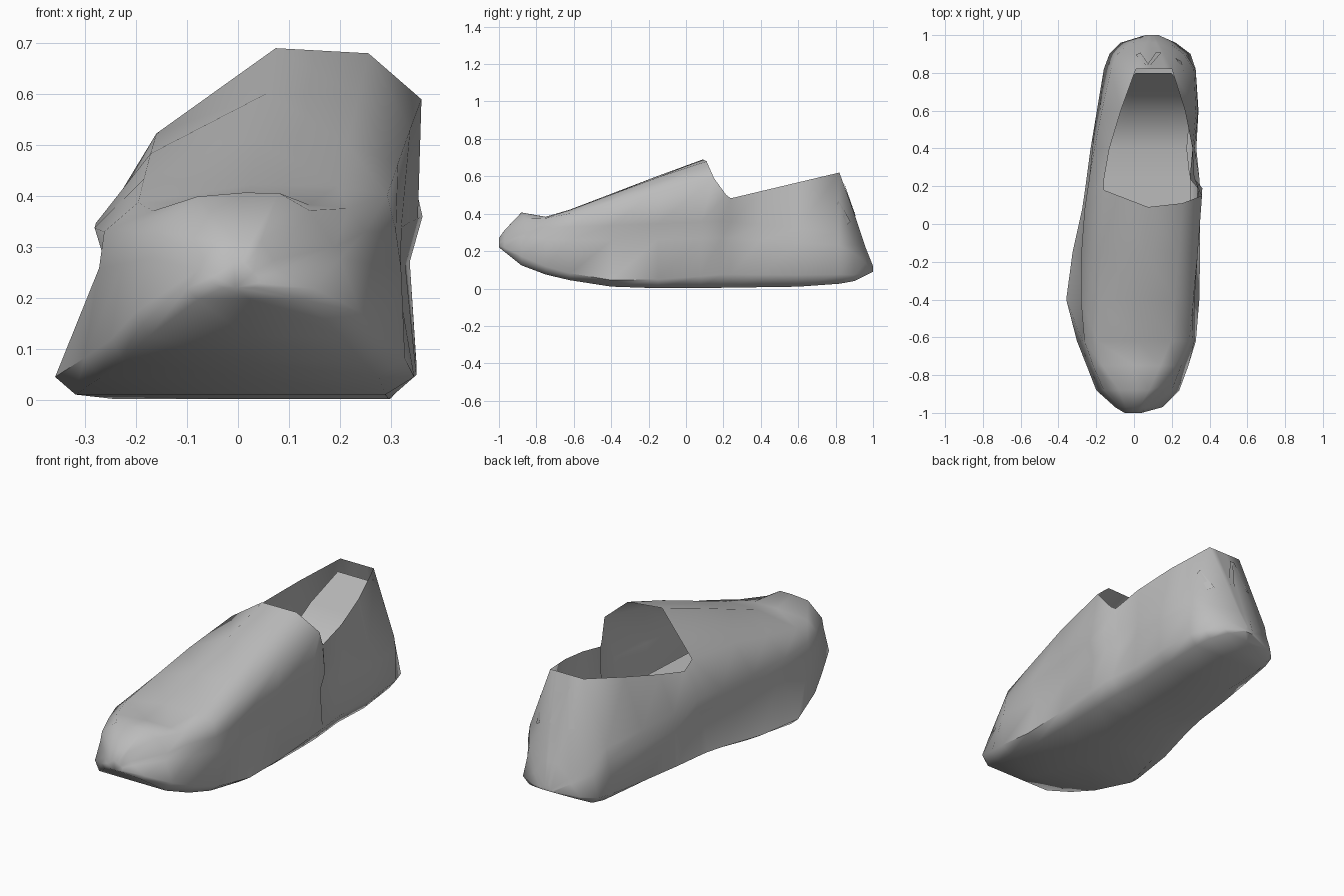
import bpy, bmesh
from mathutils import Vector

cube = bpy.data.objects.get("Cube")
if cube:
    bpy.data.objects.remove(cube)

grey = bpy.data.materials.new("plain grey")
grey.use_nodes = True
grey.diffuse_color = (0.5, 0.5, 0.5, 1)
grey.node_tree.nodes["Principled BSDF"].inputs["Base Color"].default_value = grey.diffuse_color


def profile(*points):
    """Return a function that reads a broken line of (y, value) points."""
    def read(y):
        for (y0, v0), (y1, v1) in zip(points, points[1:]):
            if y <= y1:
                return v0 + (v1 - v0) * (y - y0) / (y1 - y0)
        return points[-1][1]
    return read


def finish(name, bm, angle=1.1):
    bmesh.ops.recalc_face_normals(bm, faces=bm.faces)
    mesh = bpy.data.meshes.new(name)
    bm.to_mesh(mesh)
    bm.free()
    mesh.materials.append(grey)
    obj = bpy.data.objects.new(name, mesh)
    bpy.context.collection.objects.link(obj)
    bpy.ops.object.select_all(action='DESELECT')
    obj.select_set(True)
    bpy.context.view_layer.objects.active = obj
    bpy.ops.object.shade_smooth_by_angle(angle=angle)
    return obj


# Outline of the shoe from above, left and right of the sole
wide_min = profile((-1, -.05), (-.97, -.1), (-.88, -.2), (-.7, -.27), (-.5, -.35), (-.33, -.365),
                   (.1, -.27), (.4, -.23), (.7, -.18), (.88, -.15), (.96, -.07), (1, .06))
wide_max = profile((-1, .04), (-.97, .15), (-.88, .24), (-.65, .325), (-.35, .35), (.2, .35),
                   (.4, .33), (.75, .35), (.9, .3), (.96, .22), (1, .13))
# Shoulder line where the upper panel meets the side wall
shoulder_min = profile((-1, -.04), (-.88, -.16), (-.65, -.26), (-.3, -.29), (.1, -.26),
                       (.4, -.21), (.8, -.13), (.92, -.08), (1, .07))
shoulder_max = profile((-1, .03), (-.88, .19), (-.62, .31), (-.2, .33), (.19, .362), (.24, .32),
                       (.4, .31), (.62, .33), (.8, .33), (.92, .25), (1, .12))
shoulder_z = profile((-1, .25), (-.9, .33), (-.6, .33), (.2, .36), (.82, .3), (.92, .22), (1, .1))
# Crown of the upper, which becomes the collar rim around the opening
crown_min = profile((-1, -.03), (-.88, -.08), (-.7, -.2), (.08, -.16), (.23, -.16),
                    (.4, -.13), (.6, -.07), (.82, .01), (1, .08))
crown_max = profile((-1, .02), (-.88, .12), (-.65, .29), (.08, .36), (.23, .32),
                    (.4, .31), (.6, .27), (.82, .2), (1, .11))
crown_z = profile((-1, .27), (-.9, .41), (-.73, .38), (.08, .69), (.23, .48),
                  (.82, .62), (.9, .4), (.96, .22), (1, .12))
sole_z = profile((-1, .22), (-.85, .1), (-.65, .05), (-.45, .012), (-.1, 0), (.6, .01), (.88, .03), (1, .09))
edge_drop = profile((-1, 0), (-.88, .1), (-.6, .4), (.08, .5), (.23, 0), (1, 0))
# Rounding of the sole edge, with a narrower waist on the left
waist = profile((-1, .02), (-.4, .04), (.2, .14), (.5, .12), (.8, .06), (1, .01))
edge_lift = profile((-1, .3), (-.7, .14), (-.35, .1), (.2, .2), (.7, .2), (1, .15))


def section(y):
    """One ring around the shoe, from the sole over the right to the left side."""
    a, b, s0, s1 = wide_min(y), wide_max(y), shoulder_min(y), shoulder_max(y)
    c0, c1, zs, zc, zb = crown_min(y), crown_max(y), shoulder_z(y), crown_z(y), sole_z(y)
    drop, wall, span = edge_drop(y) * (zc - zs), zs - zb, c1 - c0
    pinch = .025 if -.6 < y < .3 else -.01
    lift = zb + edge_lift(y) * wall
    return [(a + waist(y), zb), ((a + b) / 2, zb), (b - .08 * (b - a), zb),
            (b, lift), (s1 - pinch, zb + .75 * wall), (s1, zs),
            (c1, zc - .6 * drop), (c1 - .2 * span, zc - .06 * drop),
            (c0 + .45 * span, zc), (c0, zc - drop),
            (s0, zs), (s0 + pinch, zb + .75 * wall), (a, lift)]


# Shell: lofted sole, side walls and upper, open between the two collar rims
stations = [-1, -.97, -.88, -.75, -.62, -.4, -.15, .08, .19, .24, .4, .6, .82, .9, .96, 1]
bm = bmesh.new()
rings = [[bm.verts.new((x, y, z)) for x, z in section(y)] for y in stations]
count = len(rings[0])
for y, r0, r1 in zip(stations, rings, rings[1:]):
    for i in range(count):
        if .05 < y < .8 and i in (6, 7, 8):
            continue
        j = (i + 1) % count
        bm.faces.new((r0[i], r0[j], r1[j], r1[i]))
bm.faces.new(rings[0])
bm.faces.new(rings[-1])
# The edge of the upper sweeps back towards both sides of the opening
edge = stations.index(.08)
for i, back in zip((6, 7, 8, 9), (.07, .03, .01, .1)):
    rings[edge][i].co.y += back
for i in (6, 9):
    rings[edge + 1][i].co.y += .025
    rings[edge + 1][i].co.z = .5
# Small pinch at the right of the toe cap
rings[2][5].co += Vector((0, .03, -.03))
rings[2][6].co += Vector((.02, .02, -.03))
shell = finish("shoe_shell", bm)

# Insole: floor under the upper, rising along the inside of the heel
floor_z = profile((-.6, .2), (.5, .2), (.58, .24), (.8, .56))
bm = bmesh.new()
rows = []
for y in (-.6, -.1, .23, .4, .58, .7, .8):
    z = floor_z(y)
    k = max(0, (z - shoulder_z(y)) / (crown_z(y) - shoulder_z(y)))
    x0 = shoulder_min(y) * (1 - k) + crown_min(y) * k + .03
    x1 = shoulder_max(y) * (1 - k) + crown_max(y) * k - .03
    rows.append([bm.verts.new((x0 + (x1 - x0) * t, y, z)) for t in (0, .25, .75, 1)])
for r0, r1 in zip(rows, rows[1:]):
    for i in range(3):
        bm.faces.new((r0[i], r0[i + 1], r1[i + 1], r1[i]))
finish("insole", bm)


def strip(name, top, bottom, width):
    """Thin tapered strip laid on the surface of the shell."""
    bm = bmesh.new()
    top, bottom = Vector(top), Vector(bottom)
    out = shell.closest_point_on_mesh((top + bottom) / 2)[2]
    side = (bottom - top).cross(out).normalized() * width / 2
    verts = []
    for corner in (top + side * .6, top - side * .6, bottom - side, bottom + side):
        hit, spot, normal, index = shell.closest_point_on_mesh(corner)
        verts.append(bm.verts.new(spot + normal * .005))
    face = bm.faces.new(verts)
    bmesh.ops.solidify(bm, geom=[face], thickness=.006)
    finish(name, bm, .5)


# Heel strips: a narrow V at the back and one on the side
strip("heel_strip_left", (.07, .838, .57), (.02, .905, .39), .03)
strip("heel_strip_right", (.08, .838, .57), (.13, .905, .39), .03)
strip("side_strip", (.26, .81, .46), (.235, .87, .35), .04)
